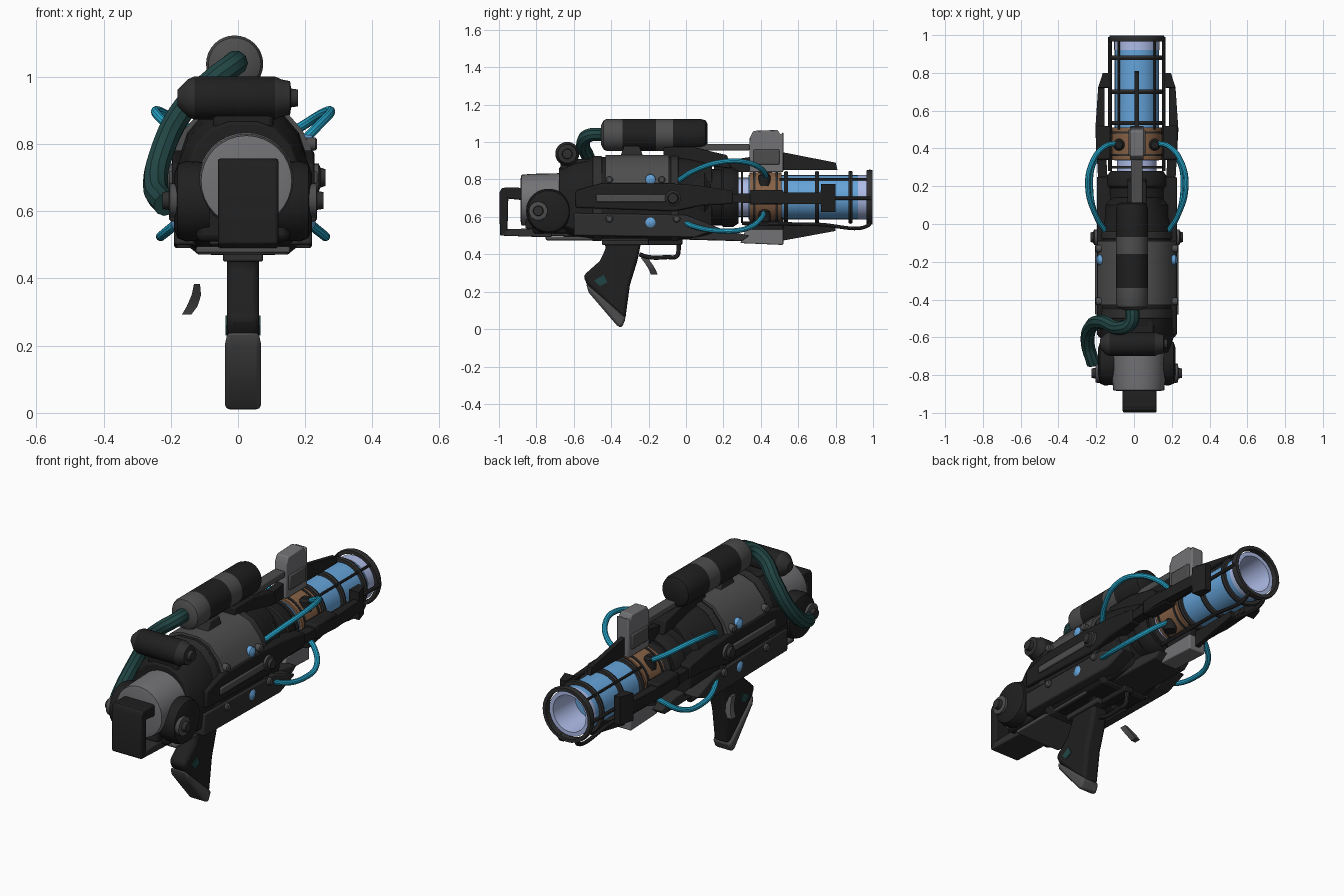
import bpy, bmesh, math
from mathutils import Vector

if "Cube" in bpy.data.objects:
    bpy.data.objects.remove(bpy.data.objects["Cube"])

CX = 0.015      # centre plane of the gun
BZ = 0.705      # barrel axis height

def mat(name, r, g, b):
    m = bpy.data.materials.new(name)
    m.diffuse_color = (r, g, b, 1)
    m.use_nodes = True
    m.node_tree.nodes["Principled BSDF"].inputs["Base Color"].default_value = m.diffuse_color
    return m

BLACK = mat("black", .014, .014, .014)
DARK = mat("dark_grey", .028, .028, .028)
GREY = mat("mid_grey", .075, .075, .075)
LIGHT = mat("light_grey", .17, .17, .18)
BLUE = mat("barrel_blue", .13, .37, .70)
PALE = mat("pale_blue", .42, .50, .80)
CYAN = mat("tube_cyan", .02, .40, .62)
COPPER = mat("copper", .24, .12, .06)
GREEN = mat("hose_green", .015, .06, .058)

def finish(name, bm, mats, bevel=0):
    bmesh.ops.recalc_face_normals(bm, faces=bm.faces)
    me = bpy.data.meshes.new(name)
    bm.to_mesh(me)
    bm.free()
    for m in mats:
        me.materials.append(m)
    ob = bpy.data.objects.new(name, me)
    bpy.context.collection.objects.link(ob)
    if bevel:
        b = ob.modifiers.new("bevel", 'BEVEL')
        b.width, b.segments, b.limit_method = bevel, 2, 'ANGLE'
    return ob

def loft(name, rings, m, bevel=0, caps=True):
    """Skin matching rings of 3D points; m is one material or one per span."""
    ms = m if isinstance(m, list) else [m] * (len(rings) - 1)
    slots = list(dict.fromkeys(ms))
    bm = bmesh.new()
    vs = [[bm.verts.new(p) for p in r] for r in rings]
    n = len(rings[0])
    for k in range(len(rings) - 1):
        for i in range(n):
            j = (i + 1) % n
            f = bm.faces.new((vs[k][i], vs[k][j], vs[k + 1][j], vs[k + 1][i]))
            f.material_index = slots.index(ms[k])
    if caps:
        bm.faces.new(vs[0]).material_index = slots.index(ms[0])
        bm.faces.new(vs[-1]).material_index = slots.index(ms[-1])
    return finish(name, bm, slots, bevel)

def lathe(name, c, axis, prof, m, n=32, caps=True):
    """Turn (position, radius) pairs about the x, y or z axis through c."""
    a = 'xyz'.index(axis)
    rings = []
    for t, r in prof:
        ring = []
        for i in range(n):
            p = Vector(c)
            p[a] = c[a] + t
            p[(a + 1) % 3] += r * math.cos(2 * math.pi * i / n)
            p[(a + 2) % 3] += r * math.sin(2 * math.pi * i / n)
            ring.append(p)
        rings.append(ring)
    return loft(name, rings, m, caps=caps)

def side(name, prof, x0, x1, m, bevel=0):
    """Extrude a (y, z) profile across x."""
    return loft(name, [[(x, y, z) for y, z in prof] for x in (x0, x1)], m, bevel)

def box(name, x0, x1, y0, y1, z0, z1, m, bevel=.006):
    return side(name, [(y0, z0), (y1, z0), (y1, z1), (y0, z1)], x0, x1, m, bevel)

def tube(name, pts, r, m):
    cu = bpy.data.curves.new(name, 'CURVE')
    cu.dimensions, cu.bevel_depth, cu.bevel_resolution = '3D', r, 3
    cu.use_fill_caps = True
    sp = cu.splines.new('BEZIER')
    sp.bezier_points.add(len(pts) - 1)
    for b, p in zip(sp.bezier_points, pts):
        b.co = p
        b.handle_left_type = b.handle_right_type = 'AUTO'
    cu.materials.append(m)
    ob = bpy.data.objects.new(name, cu)
    bpy.context.collection.objects.link(ob)
    bpy.context.view_layer.objects.active = ob
    ob.select_set(True)
    bpy.ops.object.convert(target='MESH')
    bpy.context.object.select_set(False)

# Receiver: lofted cross-section (half width, height)
HALF = [(.13, .475), (.185, .52), (.195, .60), (.195, .74), (.165, .83), (.11, .895), (.05, .92)]
def section(y, sx=1, sz=1, half=HALF):
    pts = half + [(-x, z) for x, z in reversed(half)]
    return [(CX + x * sx, y, .69 + (z - .69) * sz) for x, z in pts]
loft("receiver", [section(-.68, .85, .75), section(-.60, 1, .9), section(-.50), section(-.08),
                  section(.02, .93, .95), section(.14, .72, .85)], BLACK, .006)
COVER = [(.192, .775), (.205, .78), (.176, .842), (.118, .908), (.05, .932)]
loft("top_cover", [section(y, half=COVER) for y in (-.43, -.09)], GREY)
loft("cover_front_band", [section(y, 1.02, 1.02) for y in (-.08, -.04)], DARK, .004)
loft("cover_rear_band", [section(y, 1.01, 1.02) for y in (-.50, -.45)], DARK, .004)
side("belly_rail", [(-.78, .50), (.30, .47), (.34, .50), (.20, .53), (-.78, .53)], CX - .1, CX + .1, DARK, .006)
box("belly_strip", CX - .14, CX + .14, -.75, -.2, .475, .495, GREY)
lathe("receiver_nose", (CX, 0, BZ), 'y', [(.0, .18), (.1, .175), (.13, .15), (.19, .15), (.20, .16),
      (.25, .16), (.28, .14)], BLACK)

for s in (-1, 1):
    lr = "right" if s > 0 else "left"
    X = lambda d: CX + s * d
    # Side rails and fittings
    side(lr + "_side_plate", [(-.59, .65), (-.06, .63), (.08, .66), (.25, .67), (.25, .74), (.05, .77),
         (-.10, .78), (-.45, .78), (-.59, .74)], X(.13), X(.212), BLACK, .008)
    box(lr + "_slide_strip", X(.20), X(.221), -.48, -.11, .68, .72, GREY)
    lathe(lr + "_pivot", (X(.20), -.07, .70), 'x', [(0, .042), (s * .025, .042), (s * .03, .03), (s * .045, .025)],
          [GREY, DARK, DARK], 20)
    side(lr + "_lower_skirt", [(-.60, .50), (.05, .49), (.18, .54), (.0, .61), (-.60, .62)], X(.12), X(.205), DARK, .008)
    for y, z in ((-.41, .80), (-.13, .80), (-.41, .59), (-.05, .59)):
        lathe(lr + "_bolt", (X(.18), y, z), 'x', [(0, .02), (s * .035, .02), (s * .04, .014)], GREY, 12)
    for z in (.80, .57):
        lathe(lr + "_blue_knob", (X(.17), -.19, z), 'x', [(0, .03), (s * .035, .027), (s * .045, .012)], BLUE, 14)
    # Rear side drums with hub
    lathe(lr + "_rear_drum", (X(0), -.735, .63), 'x', [(s * .1, .115), (s * .17, .12), (s * .195, .11), (s * .205, .08)], BLACK)
    lathe(lr + "_drum_hub", (X(0), -.79, .632), 'x', [(s * .18, .052), (s * .218, .05), (s * .22, .028), (s * .24, .025)],
          [GREY, GREY, DARK], 20)
    # Blue energy tubes
    tube(lr + "_upper_tube", [(X(.165), -.04, .795), (X(.215), .04, .845), (X(.26), .20, .895), (X(.235), .33, .89),
         (X(.17), .41, .85), (X(.10), .43, .81)], .014, CYAN)
    tube(lr + "_lower_tube", [(X(.165), -.04, .59), (X(.215), .04, .55), (X(.245), .20, .525), (X(.225), .33, .54),
         (X(.16), .40, .59), (X(.10), .42, .63)], .014, CYAN)
    for z in (.80, .61):
        lathe(lr + "_tube_socket", (X(.095), .42, z), 'z', [(-.035, .032), (.02, .032), (.035, .02)], BLACK, 12)
    # Side barrel clamps and fins
    box(lr + "_barrel_clamp", X(.14), X(.215), .34, .52, .665, .745, BLACK, .01)
    loft(lr + "_side_fin", [[(X(a), y, z) for a, z in ((d0, .70 - h), (d1, .70 - h), (d1, .70 + h), (d0, .70 + h))]
         for y, d0, d1, h in ((.15, .15, .20, .02), (.50, .17, .22, .03), (.72, .17, .205, .03),
                              (.722, .145, .205, .075), (.80, .145, .18, .075))], BLACK)
    tube(lr + "_cage_rod", [(X(.142), .28, .70), (X(.142), .7, .70), (X(.142), .99, .70)], .010, DARK)

# Barrel: hollow glass tube with copper collar
lathe("glass_barrel", (CX, 0, BZ), 'y', [(.26, .105), (.335, .105), (.335, .118), (.92, .118), (.92, .12), (.975, .12),
      (.975, .098), (.80, .09), (.80, .001)], [PALE, BLUE, BLUE, PALE, PALE, PALE, PALE, BLUE])
lathe("copper_collar", (CX, 0, BZ), 'y', [(.34, .11), (.34, .132), (.42, .135), (.51, .132), (.51, .11)], COPPER, caps=False)
for y in (.30, .365, .485):
    lathe("collar_ring", (CX, 0, BZ), 'y', [(y - .006, .1), (y - .006, .138), (y + .006, .138), (y + .006, .1)], DARK, caps=False)

# Barrel cage
for y, w, r in ((.535, .01, .14), (.70, .011, .14), (.88, .011, .142), (.982, .016, .148)):
    lathe("cage_ring", (CX, 0, BZ), 'y', [(y - w, r - .022), (y - w, r - .004), (y, r), (y + w, r - .004),
          (y + w, r - .022), (y - w, r - .022)], DARK, caps=False)
for a in (45, 135):
    dx, dz = .135 * math.cos(math.radians(a)), .135 * math.sin(math.radians(a))
    tube("cage_top_rod", [(CX + dx, .5, BZ + dz), (CX + dx, .75, BZ + dz), (CX + dx, .985, BZ + dz)], .007, DARK)
for d in (-.05, .05):
    tube("cage_bottom_rod", [(CX + d, .3, .565), (CX + d, .7, .56), (CX + d, .975, .555), (CX + d, .99, .59)], .010, DARK)

# Top and bottom sights (grey blocks) and their fins
side("top_sight_block", [(.34, .84), (.52, .84), (.52, 1.055), (.505, 1.04), (.49, 1.065), (.36, 1.06), (.34, 1.02)],
     CX - .036, CX + .036, LIGHT, .006)
box("top_sight_rib", CX - .045, CX + .045, .36, .50, .88, .96, GREY)
side("top_fin", [(.50, .85), (.81, .85), (.80, .89), (.52, .945)], CX - .012, CX + .012, BLACK)
side("top_fin_rear", [(.15, .84), (.34, .84), (.34, .92), (.15, .89)], CX - .02, CX + .02, BLACK)
side("bottom_sight_block", [(.29, .46), (.52, .45), (.52, .535), (.32, .535)], CX - .05, CX + .05, LIGHT, .006)
side("bottom_fin", [(.50, .47), (.80, .525), (.80, .56), (.50, .56)], CX - .012, CX + .012, BLACK)
box("bottom_clamp", CX - .05, CX + .05, .34, .52, .53, .60, BLACK)

# Tank on top with rail and saddles
lathe("top_tank", (-.01, 0, 1.038), 'y', [(-.455, .05), (-.44, .078), (-.425, .085), (-.34, .085), (-.16, .085), (-.07, .085),
      (.08, .085), (.105, .078), (.115, .06)], [GREY, GREY, GREY, BLACK, GREY, BLACK, BLACK, BLACK])
box("tank_rail", CX - .03, CX + .03, -.1, .34, .955, .99, GREY)
side("tank_front_saddle", [(-.12, .9), (.24, .86), (.22, .93), (.05, .97), (-.12, .97)], CX - .05, CX + .05, BLACK, .006)
side("tank_rear_saddle", [(-.36, .9), (-.22, .9), (-.25, .98), (-.33, .98)], CX - .06, CX + .05, DARK, .006)

# Cross cylinder at the rear and green hose
lathe("cross_cylinder", (0, -.635, .937), 'x', [(-.18, .025), (-.165, .04), (-.15, .055), (-.13, .064), (.11, .064),
      (.13, .055), (.155, .05), (.158, .028), (.178, .025)], [DARK, DARK, DARK, BLACK, DARK, DARK, DARK, DARK])
box("cylinder_mount", CX - .09, CX + .09, -.67, -.50, .82, .91, BLACK, .015)
tube("green_hose", [(-.01, -.44, 1.04), (-.015, -.52, 1.035), (-.075, -.55, .99), (-.165, -.52, .90), (-.225, -.54, .78),
     (-.245, -.63, .67), (-.215, -.74, .62)], .037, GREEN)

# Rear end: grey dome and looped stock
lathe("rear_dome", (CX + .01, 0, .69), 'y', [(-.885, .11), (-.88, .135), (-.83, .14), (-.62, .145)], LIGHT)
box("rear_core", CX - .14, CX + .14, -.82, -.60, .51, .70, BLACK, .02)
SX = (CX + .015 - .09, CX + .015 + .09)
side("stock_back", [(-.995, .50), (-.955, .50), (-.95, .70), (-.955, .755), (-.985, .755), (-.998, .73)], *SX, BLACK, .008)
side("stock_top", [(-.975, .70), (-.78, .68), (-.78, .74), (-.90, .757), (-.975, .757)], *SX, BLACK, .008)
side("stock_bottom", [(-.995, .50), (-.72, .49), (-.72, .54), (-.96, .535)], *SX, DARK, .006)
side("stock_front", [(-.86, .54), (-.7, .52), (-.7, .72), (-.84, .72)], *SX, BLACK, .006)

# Pistol grip with grey foot and green inlay
side("grip", [(-.46, .49), (-.235, .49), (-.26, .365), (-.30, .235), (-.325, .05), (-.53, .24), (-.55, .285),
     (-.46, .365), (-.425, .44)], CX - .048, CX + .048, BLACK, .018)
side("grip_foot", [(-.535, .245), (-.32, .06), (-.345, .005), (-.37, .02), (-.52, .195)], CX - .054, CX + .054, GREY, .014)
side("grip_inlay", [(-.49, .26), (-.46, .23), (-.42, .25), (-.44, .29)], CX - .052, CX + .052, GREEN)
box("grip_collar", CX - .06, CX + .06, -.45, -.20, .45, .50, DARK)

# Trigger guard, and the trigger which hangs off to the left
tube("trigger_guard", [(CX, -.25, .40), (CX, -.2, .385), (CX, -.10, .385), (CX, -.05, .39), (CX, -.04, .42), (CX, -.04, .49)], .012, DARK)
box("guard_mount", CX - .03, CX + .03, -.25, -.02, .45, .49, BLACK)
loft("trigger", [[(x + dx, y + dy, z) for dx, dy in ((-w, -.018), (w, -.018), (w, .018), (-w, .018))]
     for x, y, z, w in ((-.122, -.225, .383, .009), (-.124, -.20, .35, .014), (-.136, -.18, .318, .016),
                        (-.153, -.17, .292, .014))], GREY)

# Smooth shading with sharp edges kept
for ob in bpy.context.scene.objects:
    ob.select_set(ob.type == 'MESH')
    bpy.context.view_layer.objects.active = ob
bpy.ops.object.shade_smooth_by_angle(angle=math.radians(35))
